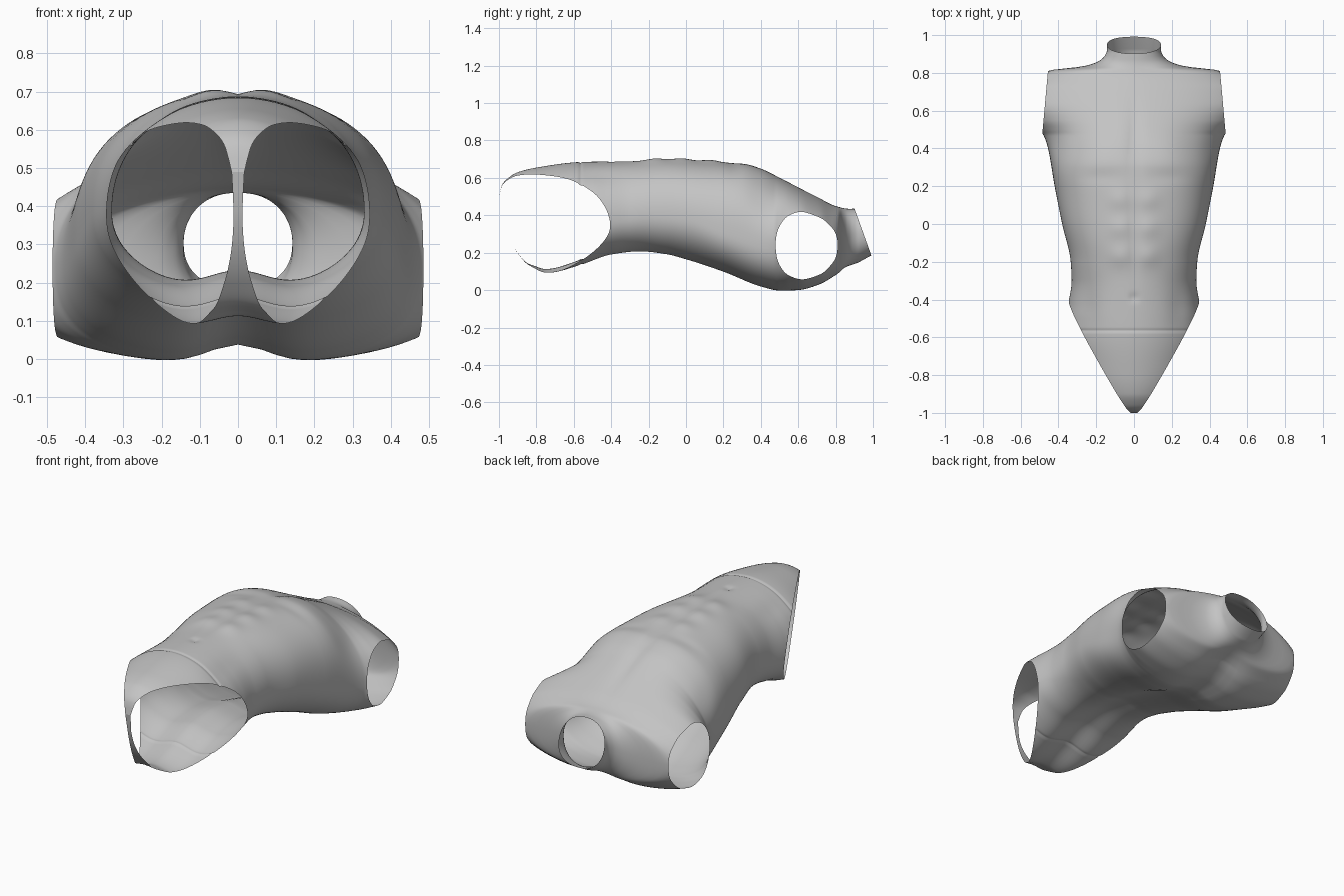
import bpy, bmesh
from math import exp, sin, cos, pi

cube = bpy.data.objects.get("Cube")
if cube:
    bpy.data.objects.remove(cube)

# Body profiles along y: half width, front height, back height, widest height
WIDTH = [(-1, .06), (-.97, .16), (-.9, .25), (-.75, .33), (-.6, .365), (-.5, .36), (-.42, .347),
         (-.3, .33), (-.2, .335), (0, .38), (.2, .42), (.4, .455), (.47, .479), (.5, .505),
         (.55, .555), (.64, .61), (.72, .59), (.77, .53), (.812, .45), (.835, .27), (.86, .19),
         (.89, .155), (.92, .143), (1.1, .14)]
FRONT = [(-1, .49), (-.985, .56), (-.95, .6), (-.9, .63), (-.8, .655), (-.56, .685), (-.3, .69),
         (-.1, .7), (.1, .69), (.3, .675), (.4, .645), (.5, .6), (.7, .5), (.8, .45),
         (.87, .435), (1.1, .44)]
BACK = [(-1, .49), (-.985, .38), (-.95, .27), (-.9, .18), (-.84, .11), (-.75, .075), (-.56, .125),
        (-.4, .18), (-.25, .195), (-.1, .18), (0, .155), (.2, .095), (.4, .02), (.5, 0),
        (.6, .005), (.7, .03), (.8, .08), (1, .19), (1.1, .24)]
MIDDLE = [(-1, .49), (-.9, .4), (-.6, .36), (-.4, .37), (-.2, .4), (0, .38), (.2, .31),
          (.47, .25), (.8, .245), (.9, .29), (1.1, .33)]
FRONT_POWER = [(-1, 1.9), (-.5, 2), (0, 2.3), (.25, 2.5), (.55, 1.85), (.8, 1.85), (.9, 2.2), (1.1, 2.2)]
BACK_POWER = [(-1, 2.2), (0, 2.2), (.5, 2.7), (.8, 2.4), (.9, 2.2), (1.1, 2.2)]

# Muscle relief on the front: x, y, x radius, y radius, height
RELIEF = [(.2, .42, .15, .13, .016), (.18, .25, .12, .04, -.005), (.42, .4, .05, .08, -.018),
          (0, -.39, .016, .025, -.01), (0, .45, .03, .2, -.012), (.24, -.45, .05, .12, -.01)]
RELIEF += [(.075, y, .055, .055, .01) for y in (.13, -.02, -.17)]
RELIEF += [(0, -.05, .025, .22, -.008)]
SEAM = -.565


def smooth_profile(points, y):
    """Monotone cubic through the profile points."""
    slopes = [(b[1] - a[1]) / (b[0] - a[0]) for a, b in zip(points, points[1:])]

    def tangent(i):
        if i == 0 or i == len(points) - 1:
            return slopes[min(i, len(slopes) - 1)]
        a, b = slopes[i - 1], slopes[i]
        return 2 * a * b / (a + b) if a * b > 0 else 0

    for i, (a, b) in enumerate(zip(points, points[1:])):
        if y <= b[0] or i == len(slopes) - 1:
            h = b[0] - a[0]
            t = (y - a[0]) / h
            return (a[1] * (1 + 2 * t) * (1 - t) ** 2 + b[1] * t * t * (3 - 2 * t)
                    + h * t * (1 - t) * (tangent(i) * (1 - t) - tangent(i + 1) * t))


def bell(d, radius):
    return exp(-(d / radius) ** 2)


def half_section(y, count):
    """Left half of the body outline at y, from spine to chest."""
    width, front, back, mid, front_power, back_power = (
        smooth_profile(p, y) for p in (WIDTH, FRONT, BACK, MIDDLE, FRONT_POWER, BACK_POWER))
    pinch = 1 - .015 * bell(y - SEAM, .007)
    fade = min(1, max(0, (y + 1) * 5)) * min(1, max(0, (.92 - y) * 6))
    section = []
    for i in range(count + 1):
        a = pi * (i / count - .5)
        s, c = sin(a), max(cos(a), 0)
        power = 2 / (front_power if s > 0 else back_power)
        x = width * c ** power if 0 < i < count else 0
        rise = abs(s) ** power
        if s > 0:
            z = mid + (front - mid) * rise * pinch
            z += s * fade * sum(h * bell(x - px, rx) * bell(y - py, ry)
                                for px, py, rx, ry, h in RELIEF)
        else:
            z = mid - (mid - back) * rise * pinch
            z -= s * fade * (.05 * bell(x, .11) - .012)
        section.append((x * pinch, y, z))
    return section


def body_shell():
    """Loft the half body, then trim the arm, leg and neck openings."""
    bm = bmesh.new()
    rings, count = 300, 56
    grid = [[bm.verts.new(p) for p in half_section(-1 + 2.08 * r / rings, count)]
            for r in range(rings + 1)]
    for low, high in zip(grid, grid[1:]):
        for i in range(count):
            bm.faces.new((low[i], high[i], high[i + 1], low[i + 1]))
    trim(bm, (.455, .815, 0), (1, .09, 0))
    trim(bm, (.005, -1, .4), (1, -.58, -.13))
    trim(bm, (0, .9, .44), (0, .25, .09))
    return bm


def trim(bm, point, normal):
    bmesh.ops.bisect_plane(bm, geom=bm.verts[:] + bm.edges[:] + bm.faces[:], dist=1e-6,
                           plane_co=point, plane_no=normal, clear_outer=True)


grey = bpy.data.materials.new("plain grey")
grey.use_nodes = True
grey.diffuse_color = (.55, .55, .55, 1)
grey.node_tree.nodes["Principled BSDF"].inputs["Base Color"].default_value = (.55, .55, .55, 1)


# Torso above the seam, briefs below it
for name, side in (("torso", -1), ("briefs", 1)):
    bm = body_shell()
    trim(bm, (0, SEAM, 0), (0, side, 0))
    bmesh.ops.recalc_face_normals(bm, faces=bm.faces[:])
    if sum(f.normal.x * f.calc_area() for f in bm.faces) < 0:
        bmesh.ops.reverse_faces(bm, faces=bm.faces[:])
    mesh = bpy.data.meshes.new(name)
    bm.to_mesh(mesh)
    bm.free()
    mesh.materials.append(grey)
    mesh.shade_smooth()
    part = bpy.data.objects.new(name, mesh)
    bpy.context.collection.objects.link(part)
    mirror = part.modifiers.new("mirror", "MIRROR")
    mirror.merge_threshold = 1e-4
